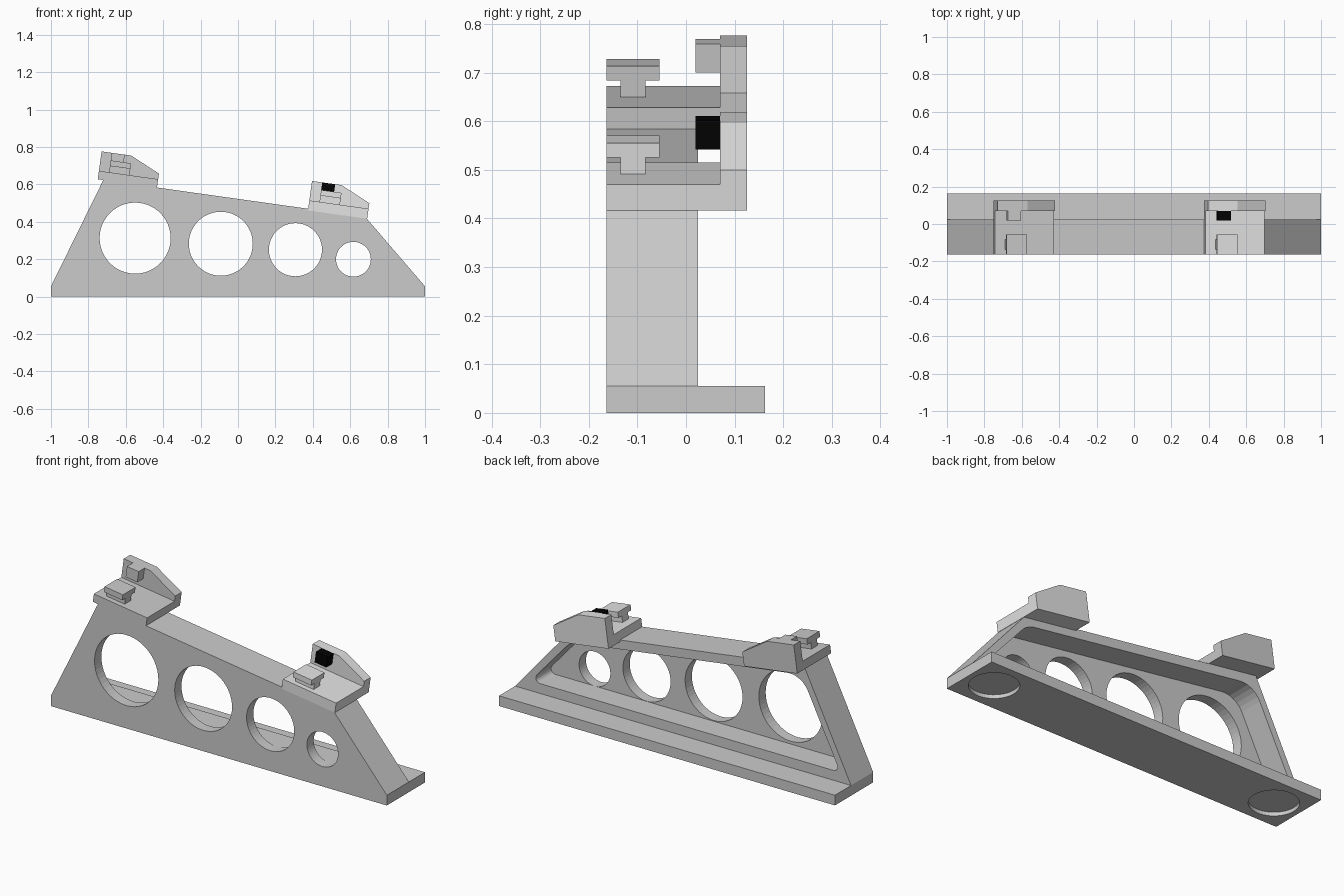
import bpy, math
from mathutils import Vector, Matrix

cube = bpy.data.objects.get("Cube")
if cube:
    bpy.data.objects.remove(cube, do_unlink=True)


def material(name, value):
    mat = bpy.data.materials.new(name)
    mat.use_nodes = True
    colour = (value, value, value, 1)
    mat.diffuse_color = colour
    mat.node_tree.nodes["Principled BSDF"].inputs["Base Color"].default_value = colour
    return mat


grey = material("grey", 0.60)
light_grey = material("light grey", 0.78)
black = material("black", 0.001)

FRONT, BACK = -0.163, 0.162
TILT = math.radians(8)


def prism(name, outline, y0, y1, mat=grey, matrix=None):
    """Extrude an (x, z) outline, listed clockwise from the front, along y."""
    n = len(outline)
    verts = [(x, y, z) for y in (y0, y1) for x, z in outline]
    faces = [tuple(reversed(range(n))), tuple(range(n, 2 * n))]
    faces += [(i, (i + 1) % n, n + (i + 1) % n, n + i) for i in range(n)]
    mesh = bpy.data.meshes.new(name)
    mesh.from_pydata(verts, [], faces)
    mesh.materials.append(mat)
    if matrix:
        mesh.transform(matrix)
    obj = bpy.data.objects.new(name, mesh)
    bpy.context.collection.objects.link(obj)
    return obj


def rect(x0, x1, z0, z1):
    return [(x0, z0), (x0, z1), (x1, z1), (x1, z0)]


def circle(x, z, r, n=48):
    angles = [-2 * math.pi * i / n for i in range(n)]
    return [(x + r * math.cos(a), z + r * math.sin(a)) for a in angles]


def rounded(corners, radii, steps=6):
    """Replace each corner of a clockwise polygon by an arc."""
    pts = []
    for i, r in enumerate(radii):
        p = Vector(corners[i])
        a = (Vector(corners[i - 1]) - p).normalized()
        b = (Vector(corners[(i + 1) % len(corners)]) - p).normalized()
        half = a.angle(b) / 2
        centre = p + (a + b).normalized() * r / math.sin(half)
        start = p + a * r / math.tan(half) - centre
        begin = math.atan2(start.y, start.x)
        sweep = math.pi - 2 * half
        for k in range(steps + 1):
            angle = begin - sweep * k / steps
            pts.append((centre.x + r * math.cos(angle), centre.y + r * math.sin(angle)))
    return pts


def combine(target, other, operation):
    mod = target.modifiers.new(operation, "BOOLEAN")
    mod.operation, mod.solver, mod.object = operation, "EXACT", other
    bpy.context.view_layer.objects.active = target
    bpy.ops.object.modifier_apply(modifier=mod.name)
    bpy.data.objects.remove(other, do_unlink=True)


# Upright frame joined to the base slab
frame = prism("frame", [(-1, 0), (-1, 0.055), (-0.72, 0.6239), (0.68, 0.4271),
                        (1, 0.055), (1, 0)], FRONT, 0.025)
combine(frame, prism("base", rect(-1, 1, 0, 0.055), FRONT, BACK), "UNION")

# Rounded pocket in the back, leaving a thin front web
pocket = rounded([(-0.935, 0.108), (-0.705, 0.572), (0.669, 0.379), (0.907, 0.108)],
                 [0.025, 0.12, 0.12, 0.025])
combine(frame, prism("pocket", pocket, -0.105, 0.1), "DIFFERENCE")

# Round lightening holes
for x, z, r in [(-0.55, 0.313, 0.19), (-0.092, 0.283, 0.171),
                (0.307, 0.251, 0.142), (0.617, 0.2, 0.093)]:
    combine(frame, prism("hole", circle(x, z, r), -0.3, 0.1), "DIFFERENCE")

# Shallow round recesses under the base
for side in (-1, 1):
    upright = Matrix.Translation((side * 0.85, 0, 0)) @ Matrix.Rotation(math.pi / 2, 4, "X")
    recess = prism("recess", circle(0, 0, 0.12), -0.02, 0.02, grey, upright)
    combine(frame, recess, "DIFFERENCE")


# Tilted saddles on the sloping top edge
def saddle(side, x, z, mat, stop_mat, sink):
    place = Matrix.Translation((x, 0, z)) @ Matrix.Rotation(TILT, 4, "Y")

    def part(name, outline, y0, y1, colour=mat):
        return prism(side + "_" + name, outline, y0, y1, colour, place)

    if sink:
        seat = part("seat", rect(0, 0.32, -sink, 0.1), -0.3, 0.2)
        combine(frame, seat, "DIFFERENCE")
    part("saddle_plate", rect(0, 0.32, -sink, 0.045), FRONT, 0.07)
    part("saddle_wall", [(0, -sink), (0, 0.15), (0.16, 0.15), (0.32, 0.075),
                         (0.32, -sink)], 0.07, 0.125)
    part("lug_stem", rect(0.055, 0.165, 0.045, 0.079), -0.135, -0.083)
    part("lug_head", rect(0.055, 0.165, 0.079, 0.109), FRONT, -0.055)
    part("wall_stop", rect(0.055, 0.125, 0.09, 0.15), 0.02, 0.07, stop_mat)


saddle("right", -0.75, 0.628, grey, grey, 0)
saddle("left", 0.375, 0.47, light_grey, black, 0.009)
